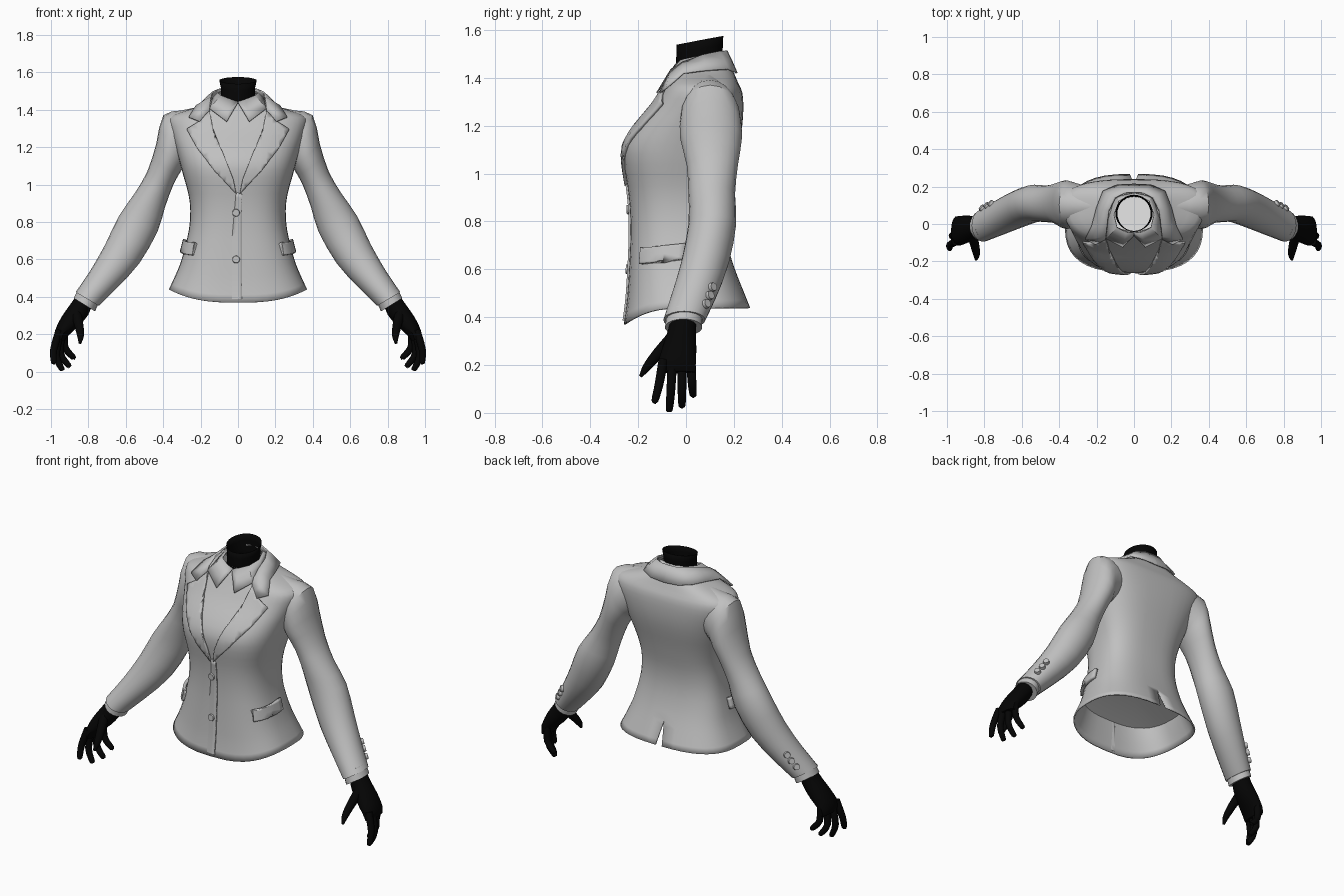
import bpy, bmesh, math
from mathutils import Vector
from mathutils.bvhtree import BVHTree

if "Cube" in bpy.data.objects:
    bpy.data.objects.remove(bpy.data.objects["Cube"])


def material(name, v):
    m = bpy.data.materials.new(name)
    m.diffuse_color = (v, v, v, 1)
    m.use_nodes = True
    m.node_tree.nodes["Principled BSDF"].inputs["Base Color"].default_value = m.diffuse_color
    return m


GREY = material("jacket grey", 0.53)
BLACK = material("black", 0.0015)
WHITE = material("pale lining", 0.8)


def finish(name, bm, mat, thick=0, offset=-1, mirror=False):
    """Turn a bmesh into a named, smooth shaded object."""
    me = bpy.data.meshes.new(name)
    bm.to_mesh(me)
    ob = bpy.data.objects.new(name, me)
    bpy.context.collection.objects.link(ob)
    me.materials.append(mat)
    if thick:
        s = ob.modifiers.new("thickness", 'SOLIDIFY')
        s.thickness, s.offset = thick, offset
    if mirror:
        ob.modifiers.new("mirror", 'MIRROR')
    bpy.ops.object.select_all(action='DESELECT')
    ob.select_set(True)
    bpy.context.view_layer.objects.active = ob
    bpy.ops.object.shade_smooth_by_angle(angle=math.radians(40))
    return ob


def resample(rows, k):
    """Smooth curve through rows of numbers, k steps between rows."""
    out = []
    for i in range(len(rows) - 1):
        p0, p1, p2, p3 = (rows[max(0, min(len(rows) - 1, i + d))] for d in (-1, 0, 1, 2))
        for s in range(k):
            t = s / k
            out.append([0.5 * (2 * b + (c - a) * t + (2 * a - 5 * b + 4 * c - d) * t * t
                               + (3 * b - a - 3 * c + d) * t ** 3)
                        for a, b, c, d in zip(p0, p1, p2, p3)])
    return out + [list(rows[-1])]


def loft(rings, closed=True, caps=True, bm=None):
    """Skin a list of point rings."""
    bm = bm or bmesh.new()
    vs = [[bm.verts.new(p) for p in r] for r in rings]
    n = len(vs[0])
    for a, b in zip(vs, vs[1:]):
        for i in range(n if closed else n - 1):
            j = (i + 1) % n
            bm.faces.new((a[i], a[j], b[j], b[i]))
    if closed and caps:
        bm.faces.new(vs[0])
        bm.faces.new(vs[-1])
    bmesh.ops.remove_doubles(bm, verts=bm.verts, dist=1e-5)
    bmesh.ops.recalc_face_normals(bm, faces=bm.faces)
    return bm


def limb(rows, sides=18, k=2, bm=None):
    """Rows: outer x, z, inner x, z, front y, back y."""
    rings = []
    for ox, oz, ix, iz, y0, y1 in resample(rows, k):
        c = Vector(((ox + ix) / 2, (y0 + y1) / 2, (oz + iz) / 2))
        u, v = Vector(((ox - ix) / 2, 0, (oz - iz) / 2)), Vector((0, (y1 - y0) / 2, 0))
        rings.append([c + u * math.cos(t) + v * math.sin(t)
                      for t in (math.tau * i / sides for i in range(sides))])
    return loft(rings, bm=bm)


def tube(bm, path, sides=10):
    """Rows: x, y, z, radius."""
    pts = resample(path, 3)
    rings = []
    for i, p in enumerate(pts):
        a, b = Vector(pts[max(0, i - 1)][:3]), Vector(pts[min(len(pts) - 1, i + 1)][:3])
        q = Vector((0, 0, -1)).rotation_difference(b - a)
        rings.append([Vector(p[:3]) + q @ Vector((p[3] * math.cos(t), p[3] * math.sin(t), 0))
                      for t in (math.tau * j / sides for j in range(sides))])
    loft(rings, bm=bm)


# Jacket body: z, half width, front y, side y, back y, front drop, vent gap
body_rows = [
    (.44, .37, -.26, 0, .268, .07, .022), (.51, .337, -.247, 0, .24, .045, .011),
    (.58, .308, -.24, 0, .212, .015, 0), (.66, .285, -.235, 0, .185, 0, 0),
    (.76, .262, -.232, 0, .165, 0, 0), (.86, .255, -.235, 0, .165, 0, 0),
    (.95, .265, -.245, 0, .18, 0, 0), (1.04, .29, -.26, .01, .2, 0, 0),
    (1.12, .312, -.258, .04, .22, 0, 0), (1.2, .335, -.212, .07, .235, 0, 0),
    (1.28, .362, -.147, .10, .24, 0, 0), (1.34, .375, -.107, .105, .235, 0, 0),
    (1.375, .345, -.085, .10, .22, 0, 0), (1.41, .235, -.065, .10, .205, 0, 0),
    (1.44, .165, -.05, .08, .19, .015, 0), (1.47, .125, -.04, .06, .16, .035, 0)]
SIDES, POW = 40, 2 / 2.75


def body_ring(z, a, yf, ym, yb, drop, gap, scale=1.0):
    ring = []
    for i in range(SIDES + 1):
        t = math.tau * i / SIDES
        s, c = math.sin(t), math.cos(t)
        x = a * math.copysign(abs(s) ** POW, s)
        if i in (0, SIDES):
            x = max(gap, 0) * (1 if i == 0 else -1)
        y = ym + ((yb if c > 0 else yf) - ym) * abs(c) ** POW
        ring.append(Vector((x * scale, y * scale, z - drop * max(0, -c) ** 2)))
    return ring


body = loft([body_ring(*r) for r in resample(body_rows, 2)], closed=False)
body_tree = BVHTree.FromBMesh(body)
finish("jacket_body", body, GREY, 0.008)

# Fan closing the inside of the body above the hem
bm = bmesh.new()
rim = [bm.verts.new(p) for p in body_ring(*body_rows[2], scale=.96)[:-1]]
tip = bm.verts.new((0, 0, .62))
for i in range(SIDES):
    bm.faces.new((rim[i], rim[(i + 1) % SIDES], tip))
finish("inner_lining", bm, WHITE)

# Sleeves, running into the shoulders, and shirt cuffs
sleeve = limb([
    (.17, 1.425, .12, 1.23, .015, .175), (.30, 1.397, .19, 1.16, -.005, .20),
    (.40, 1.37, .27, 1.11, -.022, .226), (.437, 1.22, .30, 1.08, -.025, .234),
    (.485, 1.07, .345, 1.0, .003, .217),
    (.555, .95, .39, .88, .01, .205), (.638, .83, .43, .75, .01, .21),
    (.71, .68, .527, .58, -.02, .18), (.79, .54, .645, .45, -.06, .13),
    (.868, .425, .745, .352, -.095, .08)], sides=20)
sleeve_tree = BVHTree.FromBMesh(sleeve)
finish("sleeves", sleeve, GREY, mirror=True)
finish("shirt_cuffs", limb([(.85, .45, .74, .38, -.08, .07),
                            (.878, .393, .764, .322, -.088, .068)]), GREY, mirror=True)

# Hands: palm, four fingers and thumb
hand = limb([(.862, .41, .78, .36, -.065, .045), (.90, .355, .80, .305, -.08, .042),
             (.945, .29, .845, .25, -.10, .045), (.978, .22, .905, .195, -.118, .043),
             (.975, .175, .925, .165, -.113, .04)], sides=14)
for bx, by, mx, mz, tx, ty, tz in (
        (.955, -.095, .985, .12, .985, -.13, .045), (.95, -.057, .972, .09, .942, -.07, .008),
        (.94, -.017, .95, .10, .905, -.017, .026), (.93, .02, .925, .13, .88, .03, .07)):
    tube(hand, [(bx, by, .22, .021), (mx, (by + ty) / 2, mz, .019),
                (tx, ty, tz + .006, .015), (tx - .002, ty, tz, .005)])
tube(hand, [(.865, -.06, .31, .028), (.85, -.12, .245, .024),
            (.842, -.165, .19, .018), (.845, -.19, .152, .007)])
finish("hands", hand, BLACK, mirror=True)

# Neck: open slanted tube with a pale disc inside
rings = []
for z, a, yc, b, tilt in ((1.40, .10, .055, .09, 0), (1.47, .092, .055, .097, .01),
                          (1.52, .092, .057, .097, .016), (1.557, .10, .058, .098, .018)):
    rings.append([Vector((a * math.cos(t), yc + b * math.sin(t), z + tilt * math.sin(t)))
                  for t in (math.tau * i / 28 for i in range(28))])
finish("neck", loft(rings, caps=False), BLACK, .003)
bm = bmesh.new()
bm.faces.new([bm.verts.new((v.x * .97, v.y, 1.45)) for v in rings[1]])
finish("neck_disc", bm, WHITE)


def hit(tree, axis, u, z):
    """Surface point and normal seen from the front (y) or the right (x)."""
    if axis == 'y':
        o, d = Vector((u, -2, z)), Vector((0, 1, 0))
    else:
        o, d = Vector((2, u, z)), Vector((-1, 0, 0))
    p, n = tree.ray_cast(o, d)[:2]
    if p is not None and n.dot(d) > 0:
        n = -n
    return p, n


def plate(name, axis, outline, lift, thick, mirror=False):
    """Flat outline draped over the jacket body."""
    bm = bmesh.new()
    bm.faces.new([bm.verts.new((u, 0, z)) for u, z in outline])
    bmesh.ops.triangulate(bm, faces=bm.faces)
    for no, lo, hi in (((1, 0, 0), -12, 12), ((0, 0, 1), 8, 50)):
        for i in range(lo, hi):
            bmesh.ops.bisect_plane(bm, geom=bm.verts[:] + bm.edges[:] + bm.faces[:],
                                   plane_co=Vector(no) * i * .03, plane_no=no)
    for v in bm.verts[:]:
        p, n = hit(body_tree, axis, v.co.x, v.co.z)
        if p is None:
            bm.verts.remove(v)
        else:
            v.co = p + n * lift(v.co.x)
    bmesh.ops.recalc_face_normals(bm, faces=bm.faces)
    finish(name, bm, GREY, thick, 0, mirror)


# Lapels, overlapping front edge, pocket flaps
plate("lapels", 'y', [(.008, .95), (.025, 1.03), (.06, 1.12), (.10, 1.21), (.132, 1.29),
                      (.152, 1.395), (.205, 1.335), (.27, 1.292), (.215, 1.19), (.12, 1.07)],
      lambda u: .006, .012, True)
plate("front_edge", 'y', [(-.06, .385), (.022, .385), (.022, .95), (-.01, .96)],
      lambda u: .004 - max(0, .022 - u) * .15, .008)
plate("pocket_flaps", 'x', [(-.18, .62), (0, .64), (0, .705), (-.18, .685)],
      lambda u: .012, .018, True)


def wrap(name, pairs, thick):
    """Collar strip from inner and outer edge points, mirrored."""
    rings = [[Vector(a), (Vector(a) + Vector(b)) / 2 + Vector((0, 0, .002)), Vector(b)]
             for a, b in pairs]
    finish(name, loft(rings, closed=False), GREY, thick, 0, True)


# Jacket collar and shirt collar
wrap("jacket_collar", [
    ((.152, -.08, 1.398), (.205, -.108, 1.337)), ((.15, -.065, 1.43), (.262, -.08, 1.36)),
    ((.145, -.015, 1.465), (.225, -.01, 1.42)), ((.135, .07, 1.495), (.20, .085, 1.432)),
    ((.10, .14, 1.51), (.165, .175, 1.437)), ((.05, .167, 1.512), (.09, .208, 1.425)),
    ((0, .17, 1.512), (0, .212, 1.42))], .008)
wrap("shirt_collar", [
    ((0, -.046, 1.442), (.002, -.062, 1.436)), ((.04, -.044, 1.456), (.06, -.122, 1.337)),
    ((.09, -.02, 1.475), (.15, -.078, 1.405)), ((.107, .05, 1.49), (.135, .03, 1.46)),
    ((.08, .125, 1.505), (.10, .145, 1.48)), ((0, .155, 1.512), (0, .165, 1.49))], .006)


def buttons(name, tree, axis, spots, radius, mirror):
    bm = bmesh.new()
    for u, z in spots:
        p, n = hit(tree, axis, u, z)
        m = n.to_track_quat('Z', 'Y').to_matrix().to_4x4()
        m.translation = p + n * .004
        bmesh.ops.create_cone(bm, cap_ends=True, segments=14, radius1=radius,
                              radius2=radius * .85, depth=.02, matrix=m)
    finish(name, bm, GREY, mirror=mirror)


buttons("front_buttons", body_tree, 'y', [(-.01, .85), (-.01, .60)], .022, False)
buttons("sleeve_buttons", sleeve_tree, 'x', [(.108, .525), (.097, .49), (.083, .455)], .02, True)
